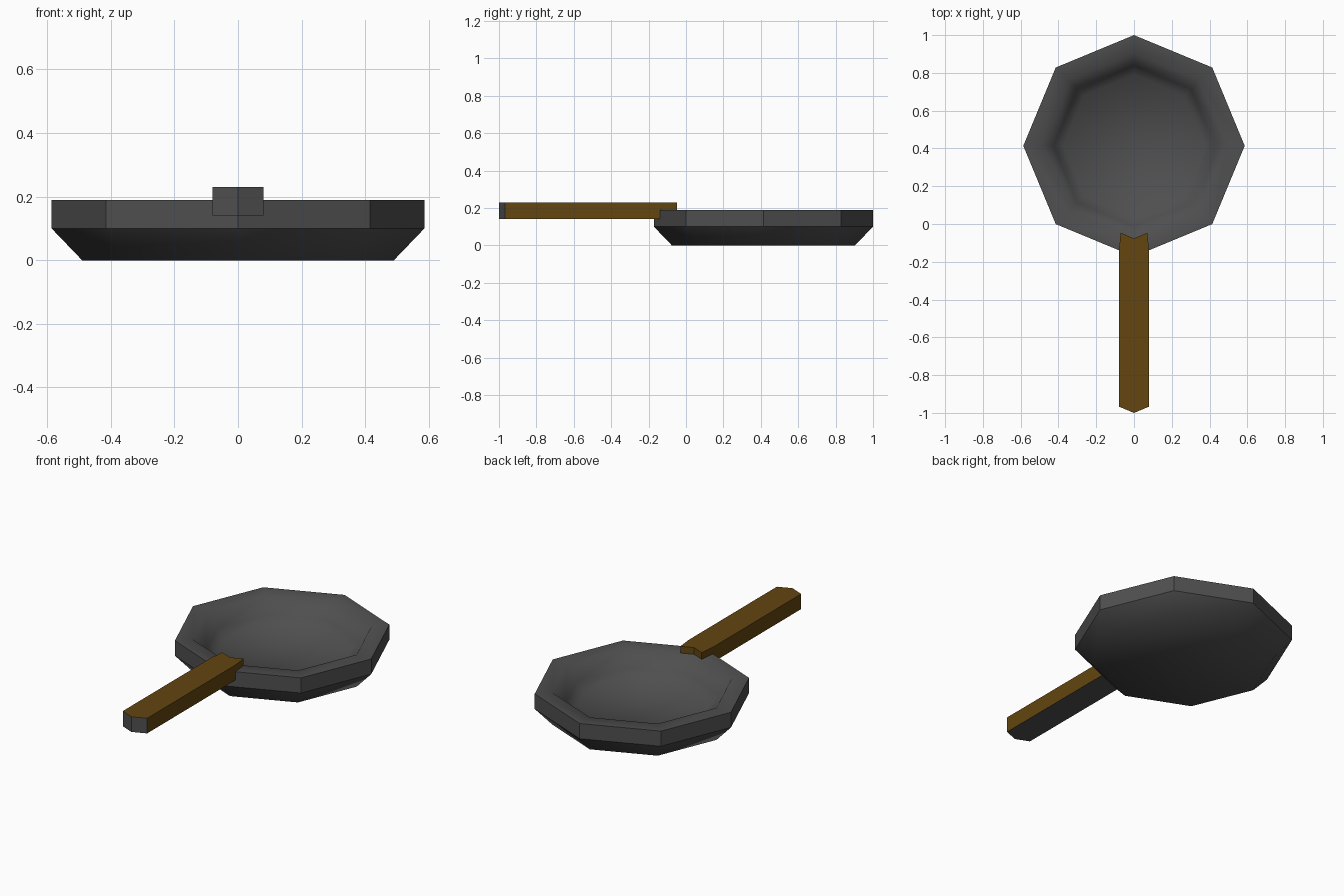
import bpy, bmesh, math

if "Cube" in bpy.data.objects:
    bpy.data.objects.remove(bpy.data.objects["Cube"])


def material(name, rgb):
    m = bpy.data.materials.new(name)
    m.diffuse_color = (*rgb, 1)
    m.use_nodes = True
    m.node_tree.nodes["Principled BSDF"].inputs["Base Color"].default_value = m.diffuse_color
    return m


iron = material("dark iron", (0.078, 0.078, 0.078))
wood = material("brown wood", (0.125, 0.060, 0.005))


def finish(name, bm, mats):
    me = bpy.data.meshes.new(name)
    bm.to_mesh(me)
    bm.free()
    for m in mats:
        me.materials.append(m)
    ob = bpy.data.objects.new(name, me)
    bpy.context.collection.objects.link(ob)
    return ob


# Pan: eight-sided profile, from underside round the rim to the inner floor
SIDES, CENTRE_Y, R = 8, 0.414, 0.586
profile = [(0.49, 0), (R, 0.10), (R, 0.19), (0.49, 0.19), (0.425, 0.10), (0.375, 0.05)]
bm = bmesh.new()
rings = []
for r, z in profile:
    angles = [2 * math.pi * k / SIDES for k in range(SIDES)]
    rings.append([bm.verts.new((r * math.cos(a), CENTRE_Y + r * math.sin(a), z)) for a in angles])
for i in range(len(rings) - 1):
    lo, hi = rings[i], rings[i + 1]
    for k in range(SIDES):
        n = (k + 1) % SIDES
        f = bm.faces.new((lo[k], lo[n], hi[n], hi[k]))
        f.smooth = i != 1          # the upright band stays faceted
bm.faces.new(rings[0][::-1]).smooth = True
bm.faces.new(rings[-1]).smooth = True
for ring in rings[1:3]:            # crisp edges above and below the band
    for k in range(SIDES):
        bm.edges.get((ring[k], ring[(k + 1) % SIDES])).smooth = False
finish("pan", bm, [iron])

# Handle: plan outline mirrored in x and extruded up, set into the rim
half = [(0.08, -0.967), (0.08, -0.139), (0.07, -0.047)]
outline = [(0, -1.0)] + half + [(0, -0.076)] + [(-x, y) for x, y in reversed(half)]
bm = bmesh.new()
base = bm.faces.new([bm.verts.new((x, y, 0.14)) for x, y in outline])
top = bmesh.ops.extrude_face_region(bm, geom=[base], use_keep_orig=True)
for v in top["geom"]:
    if isinstance(v, bmesh.types.BMVert):
        v.co.z = 0.23
bmesh.ops.recalc_face_normals(bm, faces=bm.faces[:])
for f in bm.faces:                 # underside and butt end are iron, the rest wood
    f.normal_update()
    f.material_index = 0 if f.normal.z < -0.5 or f.normal.y < -0.5 else 1
finish("handle", bm, [iron, wood])
